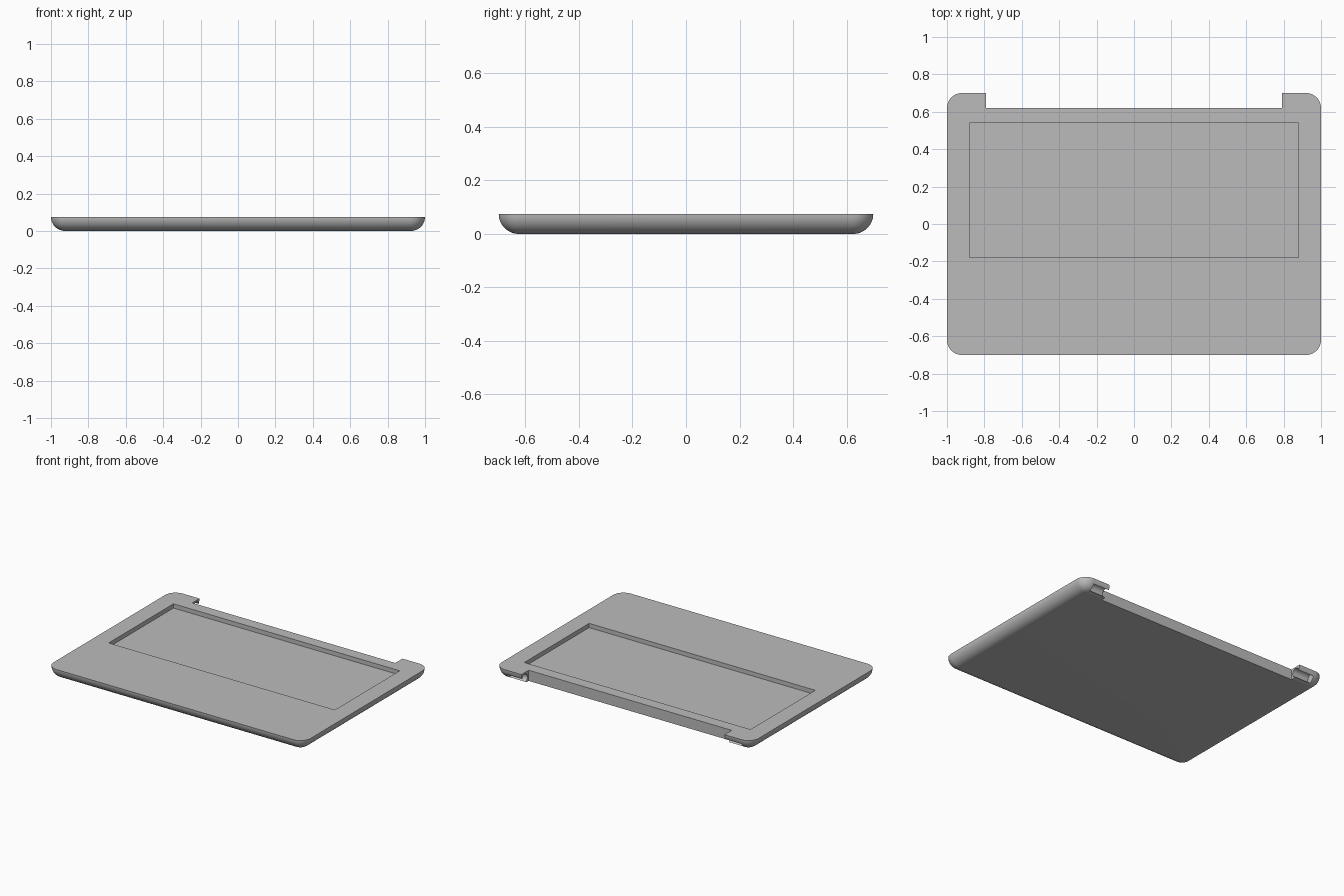
import bpy, bmesh
from math import sin, cos, pi, radians
from mathutils import Matrix, Vector

if "Cube" in bpy.data.objects:
    bpy.data.objects.remove(bpy.data.objects["Cube"])

HALF_X, HALF_Y, HEIGHT = 1.0, 0.7, 0.075
CORNER = 0.08

metal = bpy.data.materials.new("light grey metal")
metal.use_nodes = True
metal.diffuse_color = (0.5, 0.5, 0.5, 1)
metal.node_tree.nodes["Principled BSDF"].inputs["Base Color"].default_value = (0.5, 0.5, 0.5, 1)


def finish(name, bm):
    bmesh.ops.recalc_face_normals(bm, faces=bm.faces)
    mesh = bpy.data.meshes.new(name)
    bm.to_mesh(mesh)
    bm.free()
    mesh.materials.append(metal)
    obj = bpy.data.objects.new(name, mesh)
    bpy.context.collection.objects.link(obj)
    return obj


def rounded_outline(inset, z, steps=10):
    """Rounded rectangle, shrunk by inset, at height z."""
    r = CORNER - inset
    cx, cy = HALF_X - CORNER, HALF_Y - CORNER
    points = []
    for k, (sx, sy) in enumerate([(1, 1), (-1, 1), (-1, -1), (1, -1)]):
        for i in range(steps + 1):
            a = (k + i / steps) * pi / 2
            points.append((sx * cx + r * cos(a), sy * cy + r * sin(a), z))
    return points


def box(name, lo, hi):
    lo, hi = Vector(lo), Vector(hi)
    bm = bmesh.new()
    bmesh.ops.create_cube(bm, size=1, matrix=Matrix.Translation((lo + hi) / 2)
                          @ Matrix.Diagonal((*(hi - lo), 1)))
    return finish(name, bm)


def rod(name, x, y, z, radius, length):
    bm = bmesh.new()
    bmesh.ops.create_cone(bm, cap_ends=True, segments=32, radius1=radius, radius2=radius,
                          depth=length, matrix=Matrix.Translation((x, y, z))
                          @ Matrix.Rotation(pi / 2, 4, "Y"))
    return finish(name, bm)


# Case: flat top, quarter-round underside edge
bm = bmesh.new()
rings = []
STEPS = 12
for i in range(STEPS + 1):
    a = i / STEPS * pi / 2
    ring = rounded_outline(HEIGHT * (1 - cos(a)), HEIGHT * (1 - sin(a)))
    rings.append([bm.verts.new(p) for p in ring])
for upper, lower in zip(rings, rings[1:]):
    n = len(upper)
    for j in range(n):
        k = (j + 1) % n
        bm.faces.new((upper[j], upper[k], lower[k], lower[j]))
bm.faces.new(rings[0])
bm.faces.new(rings[-1])
case = finish("laptop_base", bm)

# Cutters: keyboard recess, hinge notch, hinge pin grooves
cutters = [
    box("keyboard_recess", (-0.88, -0.18, HEIGHT - 0.03), (0.88, 0.54, 0.2)),
    box("hinge_notch", (-0.79, 0.62, -0.1), (0.79, 0.9, 0.2)),
]
for side, label in ((1, "left"), (-1, "right")):
    cutters.append(rod(label + "_hinge_groove", side * 0.845, 0.662, 0.034, 0.03, 0.14))

bpy.ops.object.select_all(action="DESELECT")
bpy.context.view_layer.objects.active = case
case.select_set(True)
for cutter in cutters:
    cutter.hide_render = True
    mod = case.modifiers.new(cutter.name, "BOOLEAN")
    mod.operation = "DIFFERENCE"
    mod.solver = "EXACT"
    mod.object = cutter
    bpy.ops.object.modifier_apply(modifier=mod.name)
for cutter in cutters:
    bpy.data.objects.remove(cutter)

# Smooth rounded edge, crisp cuts
bpy.ops.object.shade_smooth_by_angle(angle=radians(30))
